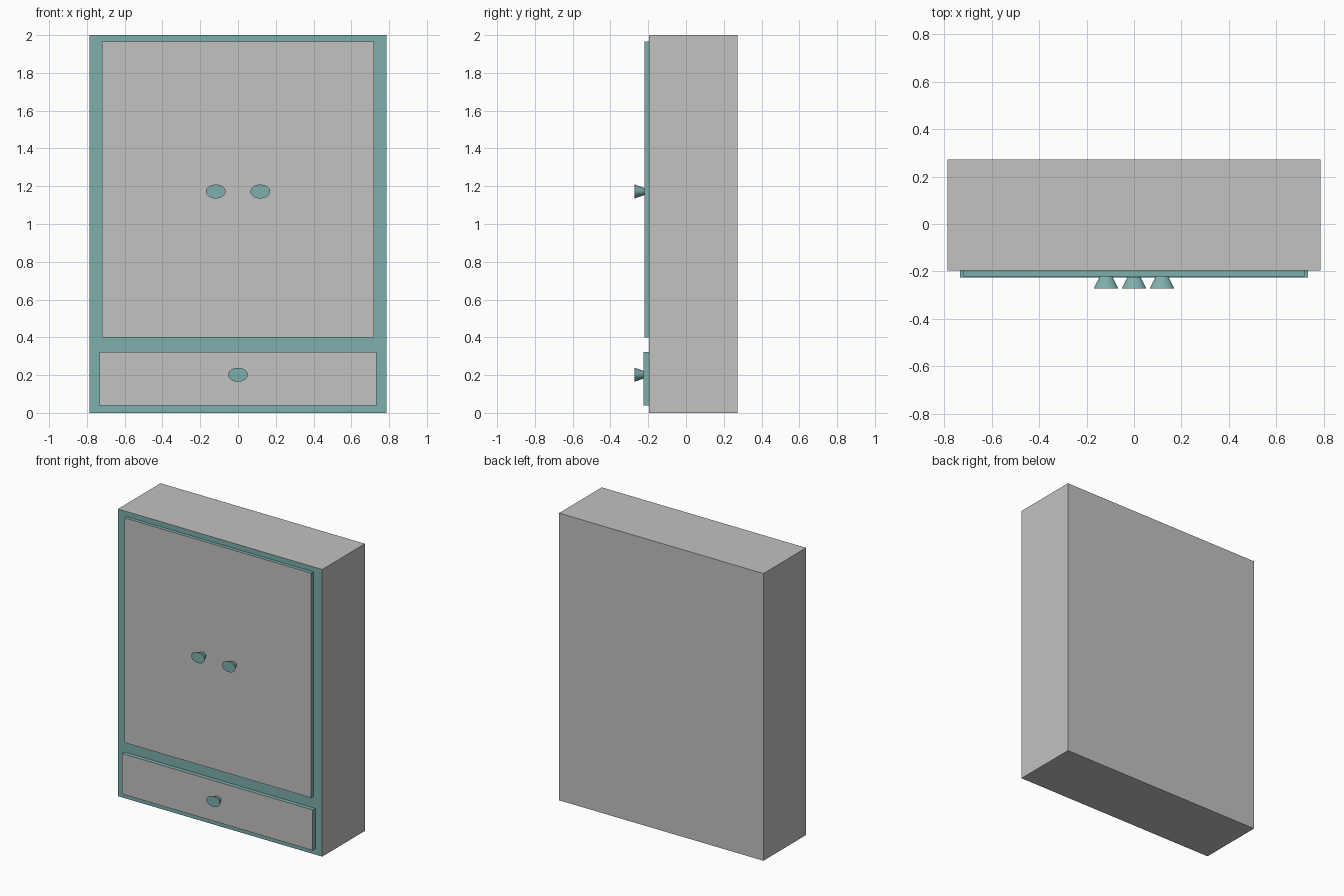
import bpy, bmesh, math
from mathutils import Matrix

if "Cube" in bpy.data.objects:
    bpy.data.objects.remove(bpy.data.objects["Cube"])


def material(name, rgb):
    m = bpy.data.materials.new(name)
    m.diffuse_color = (*rgb, 1)
    m.use_nodes = True
    m.node_tree.nodes["Principled BSDF"].inputs["Base Color"].default_value = m.diffuse_color
    return m


grey = material("warm_grey", (0.552, 0.539, 0.523))
teal = material("teal", (0.205, 0.429, 0.423))


def finish(name, bm, mats):
    me = bpy.data.meshes.new(name)
    bm.to_mesh(me)
    bm.free()
    for m in mats:
        me.materials.append(m)
    ob = bpy.data.objects.new(name, me)
    bpy.context.collection.objects.link(ob)
    return ob


def box(name, x, y, z, front, rest):
    """Box from (min, max) ranges; its -y face has its own colour."""
    bm = bmesh.new()
    bmesh.ops.create_cube(bm, size=1)
    for v in bm.verts:
        v.co = [r[0] if c < 0 else r[1] for c, r in zip(v.co, (x, y, z))]
    bm.normal_update()
    for f in bm.faces:
        f.material_index = 0 if f.normal.y < -0.5 else 1
    return finish(name, bm, [front, rest])


def knob(name, x, z):
    """Oval flared knob, wide end facing forward."""
    bm = bmesh.new()
    bmesh.ops.create_cone(bm, cap_ends=True, segments=32,
                          radius1=0.5, radius2=1, depth=0.052)
    bm.transform(Matrix.Translation((x, -0.246, z))
                 @ Matrix.Diagonal((0.052, 1, 0.037, 1))
                 @ Matrix.Rotation(math.radians(90), 4, 'X'))
    ob = finish(name, bm, [teal])
    bpy.ops.object.select_all(action='DESELECT')
    ob.select_set(True)
    bpy.context.view_layer.objects.active = ob
    bpy.ops.object.shade_smooth_by_angle(angle=math.radians(40))


# Cabinet with teal front frame
box("cabinet_body", (-0.787, 0.787), (-0.197, 0.272), (0, 2), teal, grey)

# Door panel and drawer front with teal edges
box("door_panel", (-0.719, 0.719), (-0.221, -0.197), (0.40, 1.965), grey, teal)
box("drawer_front", (-0.734, 0.734), (-0.226, -0.197), (0.04, 0.322), grey, teal)

# Knobs
knob("door_knob_left", -0.118, 1.172)
knob("door_knob_right", 0.118, 1.172)
knob("drawer_knob", 0, 0.202)
